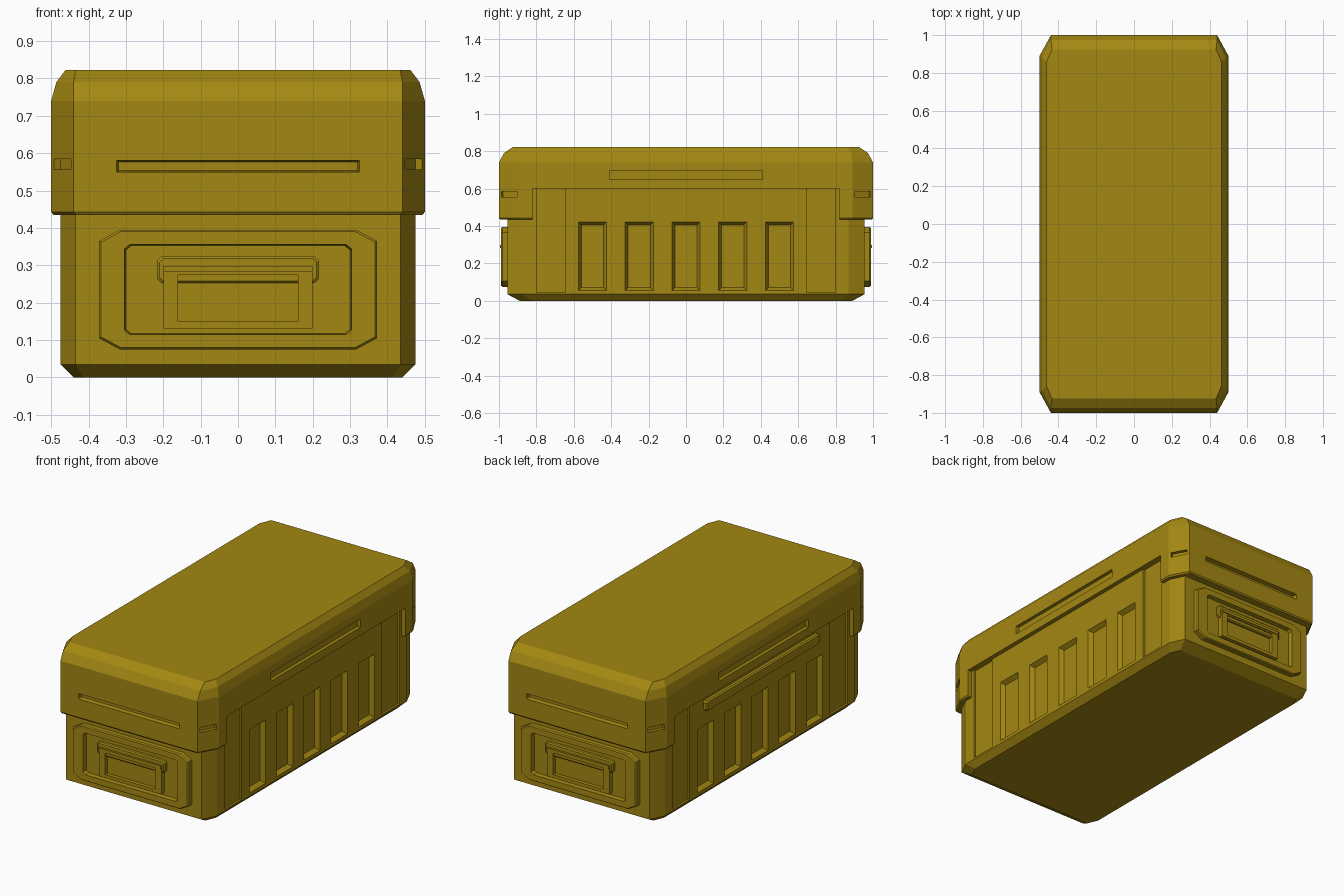
import bpy, bmesh
from mathutils import Matrix, Vector

if "Cube" in bpy.data.objects:
    bpy.data.objects.remove(bpy.data.objects["Cube"], do_unlink=True)

COLOUR = (0.37, 0.245, 0.006, 1)
paint = bpy.data.materials.new("mustard_paint")
paint.use_nodes = True
paint.diffuse_color = COLOUR
bsdf = paint.node_tree.nodes["Principled BSDF"]
bsdf.inputs["Base Color"].default_value = COLOUR
bsdf.inputs["Roughness"].default_value = 0.6


def frame(origin, u, v, n):
    """Matrix that maps (across, up, outward) to the world."""
    m = Matrix((u, v, n)).transposed().to_4x4()
    m.translation = origin
    return m


def outline(a, b, ca, cb):
    """Rectangle of half sizes a, b with chamfered corners."""
    if ca == 0:
        return [(a, b), (-a, b), (-a, -b), (a, -b)]
    return [(a, b - cb), (a - ca, b), (ca - a, b), (-a, b - cb),
            (-a, cb - b), (ca - a, -b), (a - ca, -b), (a, cb - b)]


def loft(name, place, layers):
    """Solid through outlines; each layer is half a, half b, chamfers, depth."""
    bm = bmesh.new()
    rings = [[bm.verts.new(place @ Vector((x, y, d))) for x, y in outline(a, b, ca, cb)]
             for a, b, ca, cb, d in layers]
    for low, high in zip(rings, rings[1:]):
        for i in range(len(low)):
            j = (i + 1) % len(low)
            bm.faces.new((low[i], low[j], high[j], high[i]))
    bm.faces.new(rings[0])
    bm.faces.new(rings[-1])
    bmesh.ops.recalc_face_normals(bm, faces=bm.faces)
    mesh = bpy.data.meshes.new(name)
    bm.to_mesh(mesh)
    bm.free()
    mesh.materials.append(paint)
    obj = bpy.data.objects.new(name, mesh)
    bpy.context.collection.objects.link(obj)
    return obj


def block(name, place, a, b, d0, d1):
    return loft(name, place, [(a, b, 0, 0, d0), (a, b, 0, 0, d1)])


def carve(target, cutters):
    """Cut the solids out of the target, then drop them."""
    for cutter in cutters:
        mod = target.modifiers.new("cut", "BOOLEAN")
        mod.operation, mod.solver, mod.object = "DIFFERENCE", "EXACT", cutter
    bpy.context.view_layer.update()
    deps = bpy.context.evaluated_depsgraph_get()
    mesh = bpy.data.meshes.new_from_object(target.evaluated_get(deps))
    target.modifiers.clear()
    target.data = mesh
    for cutter in cutters:
        bpy.data.objects.remove(cutter, do_unlink=True)


UP = Vector((0, 0, 1))


def side(sign, x, y, z):
    return frame((sign * x, y, z), (0, sign, 0), UP, (sign, 0, 0))


def end(sign, y, z, x=0):
    return frame((x, sign * y, z), (-sign, 0, 0), UP, (0, sign, 0))


BASE = Matrix.Identity(4)

# Lower body with chamfered corners and a tucked-in floor
body = loft("body", BASE, [
    (0.44, 0.89, 0.025, 0.06, 0), (0.475, 0.955, 0.04, 0.085, 0.035),
    (0.475, 0.955, 0.04, 0.085, 0.63)])
cuts = []
for s in (-1, 1):
    # Tapered pockets along each long side
    for i in range(-2, 3):
        cuts.append(loft("pocket", side(s, 0.475, i * 0.25, 0.238), [
            (0.081, 0.19, 0, 0, 0.01), (0.06, 0.168, 0, 0, -0.025)]))
    # Shallow channels beside the corners
    for t in (-1, 1):
        cuts.append(block("channel", side(s, 0.475, t * 0.722, 0.345),
                          0.078, 0.3, -0.012, 0.02))
carve(body, cuts)

# Lid whose ends hang lower than its sides
lid = loft("lid", BASE, [
    (0.494, 0.994, 0.06, 0.11, 0.435), (0.5, 1, 0.06, 0.11, 0.443),
    (0.5, 1, 0.06, 0.11, 0.74), (0.486, 0.973, 0.046, 0.092, 0.79),
    (0.462, 0.925, 0.028, 0.065, 0.822)])
cuts = [block("opening", BASE, 0.6, 0.82, 0.4, 0.6)]
for s in (-1, 1):
    cuts.append(block("side_slot", side(s, 0.5, 0, 0.672), 0.41, 0.024, -0.02, 0.02))
    cuts.append(loft("end_slot", end(s, 1, 0.565), [
        (0.327, 0.017, 0, 0, 0.01), (0.32, 0.012, 0, 0, -0.025)]))
    # Small slots on the chamfered corners
    for t in (-1, 1):
        out = Vector((s * 0.11, t * 0.06, 0)).normalized()
        spot = frame((s * 0.47, t * 0.945, 0.57), UP.cross(out), UP, out)
        cuts.append(block("corner_slot", spot, 0.048, 0.014, -0.02, 0.02))
carve(lid, cuts)

# Grab panels on both ends
for s, label in ((-1, "front"), (1, "back")):
    plate = loft(label + "_panel", end(s, 0.955, 0.235), [
        (0.372, 0.16, 0.055, 0.03, -0.02), (0.372, 0.16, 0.055, 0.03, 0.026),
        (0.366, 0.155, 0.052, 0.028, 0.033)])
    carve(plate, [loft("well", end(s, 0.955, 0.235), [
        (0.307, 0.122, 0.015, 0.012, 0.05), (0.3, 0.118, 0.015, 0.012, 0.006)])])
    loft(label + "_handle_mount", end(s, 0.955, 0.288), [
        (0.217, 0.036, 0.012, 0.012, 0), (0.217, 0.036, 0.012, 0.012, 0.022),
        (0.21, 0.03, 0.01, 0.01, 0.028)])
    handle = block(label + "_handle", end(s, 0.955, 0.207), 0.2, 0.076, 0, 0.034)
    carve(handle, [block("grip_hole", end(s, 0.955, 0.212), 0.16, 0.062, 0.012, 0.06)])
    block(label + "_handle_pin", end(s, 0.955, 0.29), 0.2, 0.008, 0, 0.039)

# Hinge rail below the lid on one long side only
loft("hinge_rail", side(-1, 0.475, 0, 0.54), [
    (0.52, 0.03, 0.012, 0.01, -0.01), (0.52, 0.03, 0.012, 0.01, 0.017),
    (0.512, 0.024, 0.01, 0.008, 0.025)])
